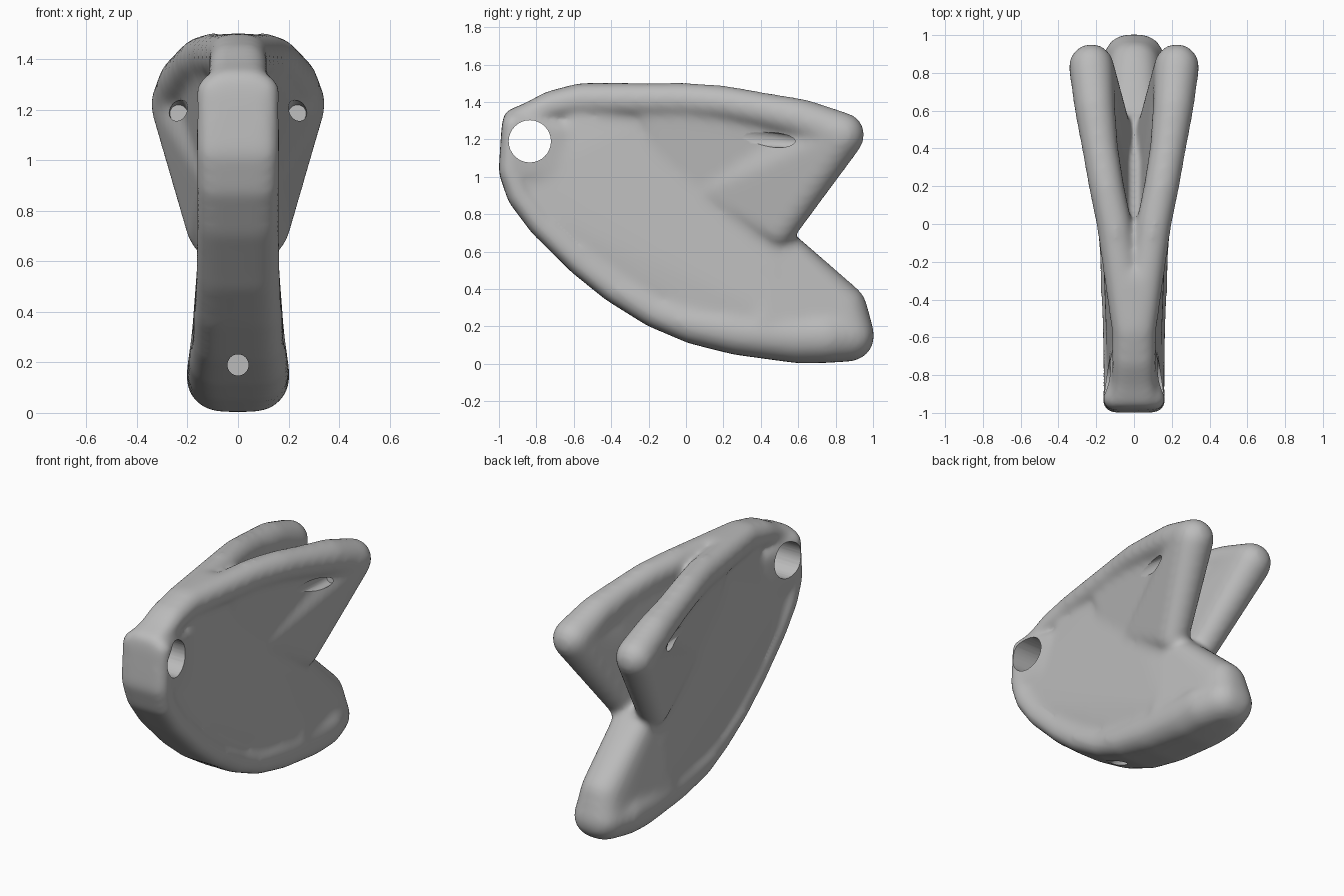
import bpy, bmesh
from mathutils import Vector, Matrix

cube = bpy.data.objects.get("Cube")
if cube:
    bpy.data.objects.remove(cube, do_unlink=True)

grey = bpy.data.materials.new("plain grey")
grey.use_nodes = True
grey.diffuse_color = (0.5, 0.5, 0.5, 1)
grey.node_tree.nodes["Principled BSDF"].inputs["Base Color"].default_value = (0.5, 0.5, 0.5, 1)

body = bmesh.new()


def add(part):
    """Join a closed part into the body."""
    bmesh.ops.recalc_face_normals(part, faces=part.faces)
    mesh = bpy.data.meshes.new("part")
    part.to_mesh(mesh)
    part.free()
    body.from_mesh(mesh)
    bpy.data.meshes.remove(mesh)


def hull(balls):
    """Convex hull around balls given as (x, y, z, radius)."""
    part = bmesh.new()
    for x, y, z, r in balls:
        bmesh.ops.create_icosphere(part, subdivisions=3, radius=r,
                                   matrix=Matrix.Translation((x, y, z)))
    out = bmesh.ops.convex_hull(part, input=part.verts)
    loose = {g for g in out["geom_interior"] + out["geom_unused"]
             if isinstance(g, bmesh.types.BMVert)}
    bmesh.ops.delete(part, geom=list(loose), context="VERTS")
    add(part)


def block(stations):
    """Rounded symmetric block around stations of (y, z, half width, radius)."""
    hull([(s * (w - r), y, z, r) for y, z, w, r in stations for s in (-1, 1)])


def bar(path):
    """Rounded bar across the centre, following the stations."""
    for pair in zip(path, path[1:]):
        block(pair)


def wing_hull(balls, side):
    hull([(side * x, y, z, r) for x, y, z, r in balls])


def plate(outline, thick, offset):
    """Upright plate with a (y, z) outline, leaning by offset(y, z)."""
    part = bmesh.new()
    near, far = [[part.verts.new((offset(y, z) + s * thick, y, z)) for y, z in outline]
                 for s in (-1, 1)]
    part.faces.new(near)
    part.faces.new(far)
    n = len(outline)
    for i in range(n):
        j = (i + 1) % n
        part.faces.new((near[i], near[j], far[j], far[i]))
    bmesh.ops.triangulate(part, faces=part.faces)
    add(part)


# Curved keel from the nose down to the foot
bar([(-.925, 1.28, .167, .06), (-.937, 1.03, .167, .065), (-.887, .9, .166, .07),
     (-.775, .75, .166, .07), (-.555, .54, .17, .075), (-.375, .402, .177, .08),
     (-.17, .28, .183, .085), (.04, .207, .2, .1), (.28, .167, .206, .12),
     (.6, .143, .207, .14), (.74, .145, .205, .14), (.87, .15, .165, .138)])

# Foot, tapering up to the notch
block([(.87, .15, .16, .138), (.4, .2, .2, .1), (.48, .66, .14, .09),
       (.84, .3, .14, .128)])

# Nose block and the step up to the rails
block([(-.925, 1.28, .162, .06), (-.937, 1.03, .162, .065),
       (-.68, 1.24, .118, .06), (-.7, 1.02, .13, .06)])
bar([(-.92, 1.305, .125, .06), (-.83, 1.332, .118, .07), (-.72, 1.38, .118, .08),
     (-.56, 1.412, .118, .09), (-.3, 1.412, .135, .09)])

# Central core, widening towards the keel
block([(-.85, 1.0, .13, .05), (-.55, 1.36, .09, .05), (-.04, 1.37, .1, .05),
       (.46, .66, .145, .05), (.48, .25, .187, .05), (.1, .26, .172, .05),
       (-.15, .36, .157, .05), (-.5, .6, .147, .05), (-.75, .8, .142, .05)])

# Two wings: top rail, web, and the thick back edge blending forward
for side in (-1, 1):
    rail = [(.03, -.56, 1.412, .09), (.105, 0, 1.41, .095), (.146, .2, 1.395, .095),
            (.18, .4, 1.358, .097), (.208, .62, 1.308, .11), (.226, .835, 1.225, .122)]
    for pair in zip(rail, rail[1:]):
        wing_hull(pair, side)
    wing_hull([(.226, .832, 1.22, .122), (.108, .495, .72, .096),
               (.085, .12, .92, .065), (.15, .45, 1.16, .07)], side)
    plate([(-.3, 1.42), (0, 1.42), (.4, 1.36), (.83, 1.24), (.5, .69), (.1, .69)],
          .07, lambda y, z: side * (.103 + .155 * y + .104 * (z - 1.41)))

mesh = bpy.data.meshes.new("bracket_body")
body.to_mesh(mesh)
body.free()
bracket = bpy.data.objects.new("bracket_body", mesh)
bpy.context.collection.objects.link(bracket)

# Cutters: nose cross hole, blind holes in wing tips and foot
cut = bmesh.new()


def drill(a, b, r1, r2):
    a, b = Vector(a), Vector(b)
    turn = (b - a).to_track_quat("Z", "Y").to_matrix().to_4x4()
    bmesh.ops.create_cone(cut, cap_ends=True, segments=32, radius1=r1, radius2=r2,
                          depth=(b - a).length,
                          matrix=Matrix.Translation((a + b) / 2) @ turn)


drill((-.5, -.835, 1.19), (.5, -.835, 1.19), .113, .113)
drill((0, -.4, .19), (0, .25, .19), .042, .042)
for side in (-1, 1):
    drill((side * .245, .3, 1.21), (side * .235, .62, 1.185), .045, .035)
cut_mesh = bpy.data.meshes.new("hole_cutter")
cut.to_mesh(cut_mesh)
cut.free()
cutter = bpy.data.objects.new("hole_cutter", cut_mesh)
bpy.context.collection.objects.link(cutter)
cutter.hide_render = True

# Fuse, soften, then drill
remesh = bracket.modifiers.new("fuse", "REMESH")
remesh.mode = "VOXEL"
remesh.voxel_size = .016
soften = bracket.modifiers.new("soften", "SMOOTH")
soften.factor = .5
soften.iterations = 28
holes = bracket.modifiers.new("holes", "BOOLEAN")
holes.operation = "DIFFERENCE"
holes.solver = "EXACT"
holes.object = cutter

bpy.ops.object.select_all(action="DESELECT")
bracket.select_set(True)
bpy.context.view_layer.objects.active = bracket
for name in ("fuse", "soften", "holes"):
    bpy.ops.object.modifier_apply(modifier=name)
bpy.data.objects.remove(cutter, do_unlink=True)
bracket.data.materials.clear()
bracket.data.materials.append(grey)
for face in bracket.data.polygons:
    face.material_index = 0
bpy.ops.object.shade_smooth_by_angle(angle=.7)
